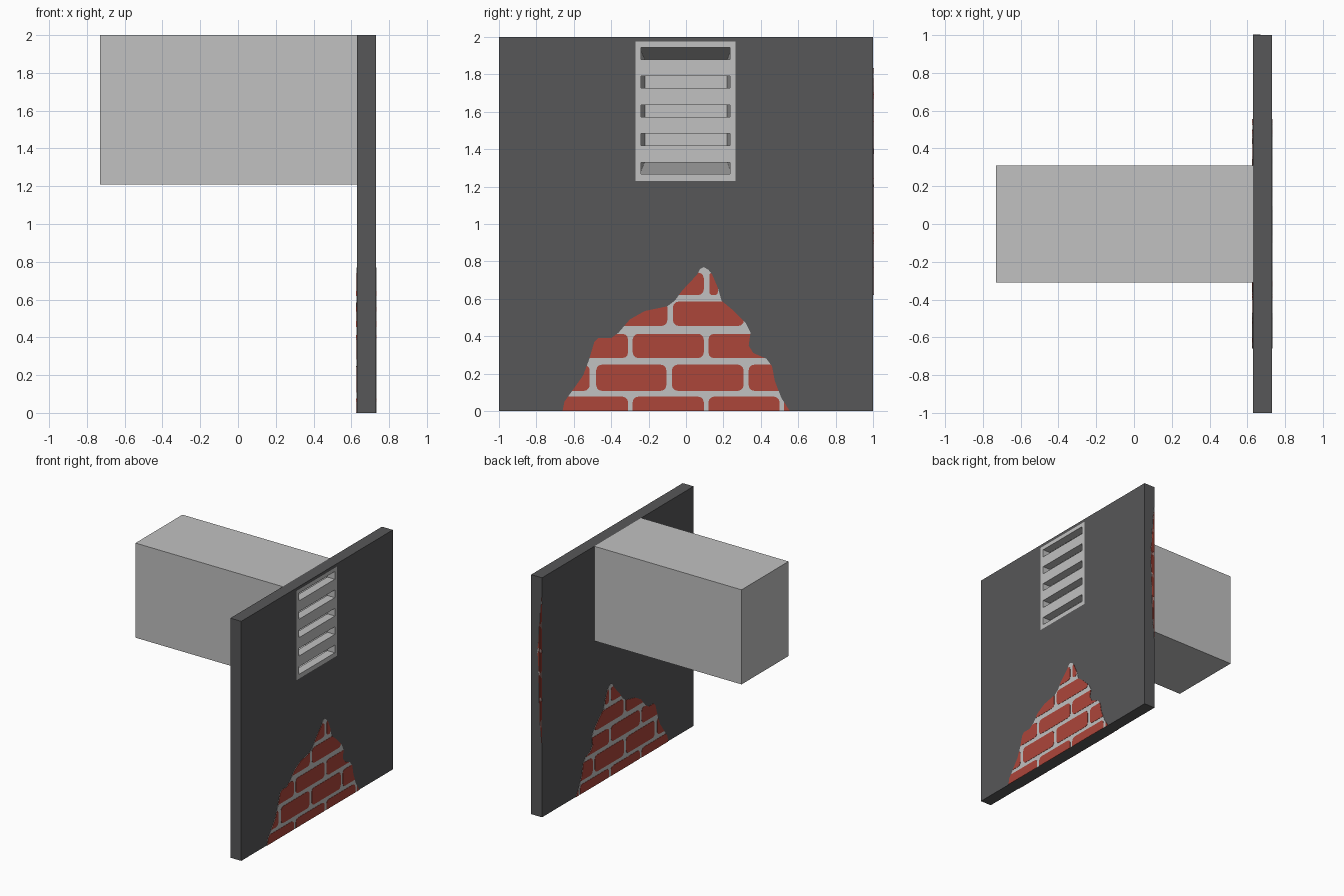
import bpy, bmesh, math
from mathutils import Vector

if "Cube" in bpy.data.objects:
    bpy.data.objects.remove(bpy.data.objects["Cube"])


def material(name, rgb):
    m = bpy.data.materials.new(name)
    m.diffuse_color = (*rgb, 1)
    m.use_nodes = True
    m.node_tree.nodes["Principled BSDF"].inputs["Base Color"].default_value = m.diffuse_color
    return m


DARK = material("dark_plaster", (0.095, 0.095, 0.098))
GREY = material("light_grey", (0.533, 0.533, 0.533))
RED = material("brick_red", (0.413, 0.061, 0.042))


def finish(bm, name, mat):
    bmesh.ops.recalc_face_normals(bm, faces=bm.faces)
    me = bpy.data.meshes.new(name)
    bm.to_mesh(me)
    bm.free()
    me.materials.append(mat)
    ob = bpy.data.objects.new(name, me)
    bpy.context.collection.objects.link(ob)
    return ob


def thicken(bm, offset):
    """Extrude all faces of a flat sheet into a solid."""
    ext = bmesh.ops.extrude_face_region(bm, geom=bm.faces[:], use_keep_orig=True)
    verts = [g for g in ext["geom"] if isinstance(g, bmesh.types.BMVert)]
    bmesh.ops.translate(bm, verts=verts, vec=offset)


def holed_panel(name, ys, zs, holes, x0, x1, mat):
    """Panel across x, gridded at ys/zs, leaving out the cells in holes."""
    bm = bmesh.new()
    v = [[bm.verts.new((x0, y, z)) for z in zs] for y in ys]
    for i in range(len(ys) - 1):
        for j in range(len(zs) - 1):
            if (i, j) not in holes:
                bm.faces.new((v[i][j], v[i + 1][j], v[i + 1][j + 1], v[i][j + 1]))
    thicken(bm, (x1 - x0, 0, 0))
    return finish(bm, name, mat)


# wall with the vent opening
holed_panel("wall", [-1, -0.27, 0.265, 1], [0, 1.23, 1.975, 2], {(1, 1)}, 0.63, 0.73, DARK)

# vent grille with five slots
zs = [1.23]
for k in range(5):
    zs += [1.266 + 0.1535 * k, 1.33 + 0.1535 * k]
zs.append(1.975)
holed_panel("vent_grille", [-0.27, -0.24, 0.235, 0.265], zs,
            {(1, 2 * k + 1) for k in range(5)}, 0.66, 0.73, GREY)

# duct: outer box turning into a tapered cavity behind the grille
rings = [(-0.73, -0.31, 0.31, 1.21, 2.0), (0.63, -0.31, 0.31, 1.21, 2.0),
         (0.66, -0.26, 0.255, 1.235, 1.97), (-0.68, -0.22, 0.22, 1.335, 1.875)]
bm = bmesh.new()
loops = [[bm.verts.new(p) for p in ((x, a, c), (x, b, c), (x, b, d), (x, a, d))]
         for x, a, b, c, d in rings]
for p, q in zip(loops, loops[1:]):
    for i in range(4):
        j = (i + 1) % 4
        bm.faces.new((p[i], p[j], q[j], q[i]))
bm.faces.new(loops[0])
bm.faces.new(loops[-1])
finish(bm, "air_duct", GREY)

# patch of exposed brick: outline, and bricks as (row bottom, row top, spans)
OUTLINE = [(-0.66, 0), (-0.65, 0.05), (-0.60, 0.12), (-0.55, 0.19), (-0.52, 0.27),
           (-0.49, 0.37), (-0.47, 0.39), (-0.40, 0.39), (-0.36, 0.42), (-0.30, 0.49),
           (-0.22, 0.535), (-0.10, 0.56), (-0.06, 0.59), (-0.02, 0.645), (0.06, 0.73),
           (0.075, 0.76), (0.095, 0.77), (0.12, 0.755), (0.14, 0.73), (0.17, 0.66),
           (0.19, 0.59), (0.25, 0.54), (0.32, 0.47), (0.345, 0.42), (0.335, 0.35),
           (0.36, 0.31), (0.43, 0.28), (0.46, 0.24), (0.475, 0.16), (0.51, 0.07), (0.555, 0)]
ROWS = [(-0.07, 0.077, [(-0.8, -0.31), (-0.285, 0.095), (0.12, 0.50), (0.525, 0.8)]),
        (0.108, 0.248, [(-0.8, -0.515), (-0.48, -0.105), (-0.075, 0.308), (0.335, 0.7)]),
        (0.283, 0.413, [(-0.7, -0.31), (-0.285, 0.095), (0.12, 0.5)]),
        (0.455, 0.585, [(-0.5, -0.10), (-0.07, 0.31)]),
        (0.62, 0.74, [(-0.3, 0.095), (0.125, 0.17)])]


def rounded(a, b, c, d):
    """Counter-clockwise rounded rectangle."""
    r = min(0.03, (b - a) / 3)
    pts = []
    for k, (x, y) in enumerate([(b - r, d - r), (a + r, d - r), (a + r, c + r), (b - r, c + r)]):
        for s in range(4):
            t = math.pi / 2 * (k + s / 3)
            pts.append(Vector((x + r * math.cos(t), y + r * math.sin(t))))
    return pts


def clip(poly, convex):
    """Part of poly inside a convex counter-clockwise polygon."""
    for i, a in enumerate(convex):
        e = convex[(i + 1) % len(convex)] - a
        out = []
        for k, q in enumerate(poly):
            p = poly[k - 1]
            sp, sq = e.cross(p - a), e.cross(q - a)
            if (sp >= 0) != (sq >= 0):
                out.append(p.lerp(q, sp / (sp - sq)))
            if sq >= 0:
                out.append(q)
        poly = out
    return poly


def plates(name, polys, place, depth, mat):
    """Thin plates; place(u, v, d) gives the position d above the wall."""
    bm = bmesh.new()
    for poly in polys:
        pts = [p for k, p in enumerate(poly) if (p - poly[k - 1]).length > 1e-5]
        if len(pts) > 2:
            bm.faces.new([bm.verts.new(place(p.x, p.y, 0)) for p in pts])
    thicken(bm, Vector(place(0, 0, depth)) - Vector(place(0, 0, 0)))
    finish(bm, name, mat)


outline = [Vector(p) for p in OUTLINE]
bricks = [clip(outline, rounded(a, b, lo, hi)) for lo, hi, spans in ROWS for a, b in spans]

# the patch shows on both wall faces, and squeezed sideways on the +y edge
sides = {"front": lambda u, v, d: (0.73 + d, u, v),
         "back": lambda u, v, d: (0.63 - d, u, v),
         "edge": lambda u, v, d: (0.63 + 0.05 * v, 1 + d, 1.28 + u)}
for side, place in sides.items():
    plates("mortar_" + side, [outline], place, 0.002, GREY)
    plates("bricks_" + side, bricks, place, 0.004, RED)
